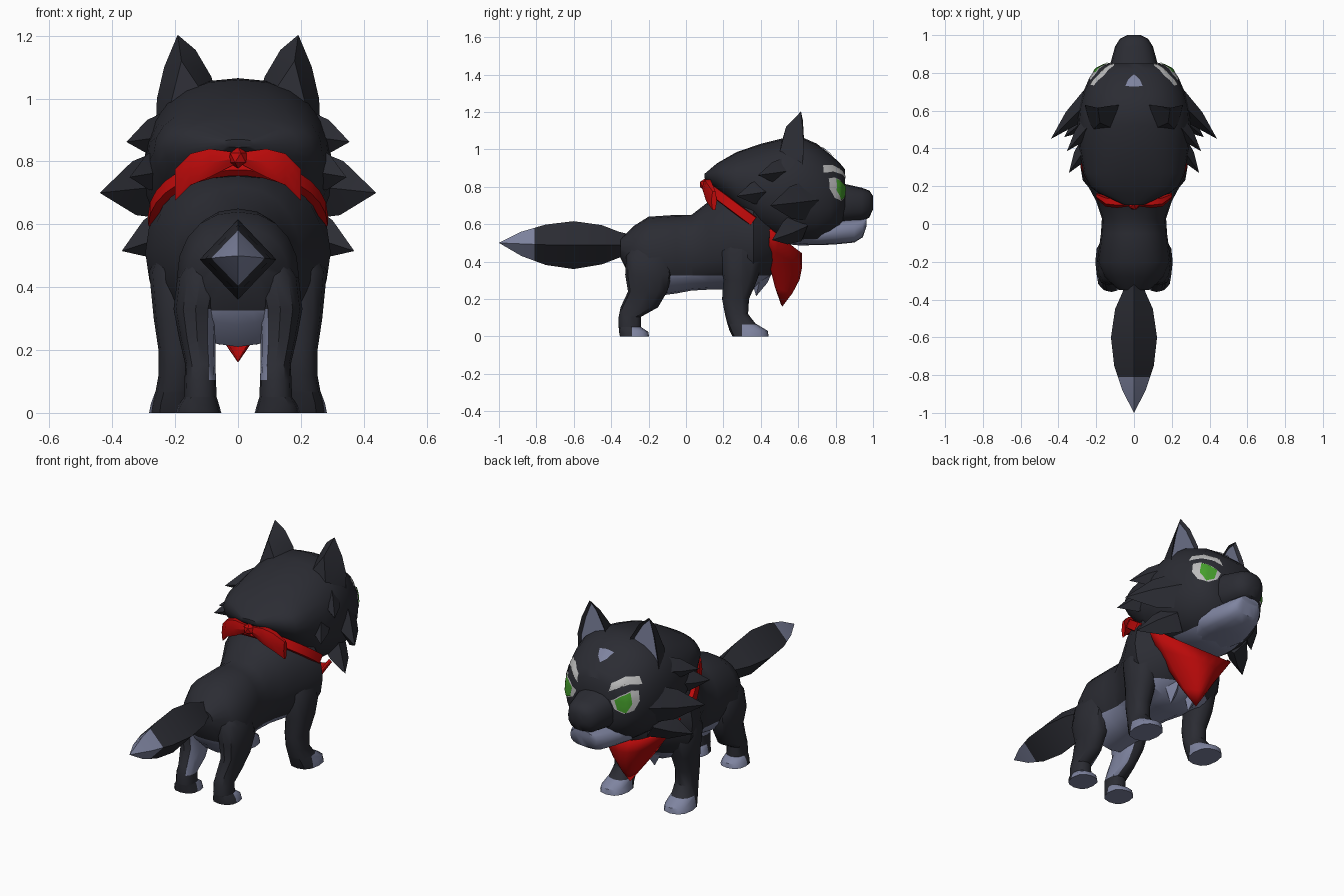
import bpy, bmesh
from math import cos, sin, pi, radians
from mathutils import Vector
from mathutils.bvhtree import BVHTree

cube = bpy.data.objects.get("Cube")
if cube:
    bpy.data.objects.remove(cube)

X, Y, Z = Vector((1, 0, 0)), Vector((0, 1, 0)), Vector((0, 0, 1))
parts, surface = [], {}


def material(name, r, g, b):
    m = bpy.data.materials.new(name)
    m.use_nodes = True
    m.diffuse_color = (r, g, b, 1)
    node = m.node_tree.nodes["Principled BSDF"]
    node.inputs["Base Color"].default_value = (r, g, b, 1)
    node.inputs["Roughness"].default_value = 0.9
    return m


dark = material("charcoal fur", .024, .025, .033)
pale = material("grey blue fur", .21, .23, .35)
red = material("red cloth", .5, .003, .003)
green = material("green iris", .06, .34, .025)
white = material("eye white", .5, .5, .5)


def face_outward(bm):
    """Make all normals point out of the closed shape."""
    bmesh.ops.recalc_face_normals(bm, faces=bm.faces)
    if bm.calc_volume(signed=True) < 0:
        bmesh.ops.reverse_faces(bm, faces=bm.faces)
    bm.normal_update()


def finish(name, bm, mats, rule=None, cuts=()):
    """Clean up, cut colour borders, colour faces by rule, make the object."""
    bmesh.ops.remove_doubles(bm, verts=bm.verts, dist=.0005)
    for co, no in cuts:
        geom = bm.verts[:] + bm.edges[:] + bm.faces[:]
        bmesh.ops.bisect_plane(bm, geom=geom, plane_co=co, plane_no=no)
    face_outward(bm)
    if rule:
        for f in bm.faces:
            f.material_index = int(rule(f.calc_center_median(), f.normal))
    surface[name] = BVHTree.FromBMesh(bm)
    mesh = bpy.data.meshes.new(name)
    bm.to_mesh(mesh)
    bm.free()
    for m in mats:
        mesh.materials.append(m)
    ob = bpy.data.objects.new(name, mesh)
    bpy.context.collection.objects.link(ob)
    parts.append(ob)
    return ob


def skin(bm, rings, closed=True):
    """Bridge rows of points with quads."""
    rows = [[bm.verts.new(p) for p in r] for r in rings]
    n = len(rows[0])
    for a, b in zip(rows, rows[1:]):
        for i in range(n if closed else n - 1):
            j = (i + 1) % n
            bm.faces.new((a[i], a[j], b[j], b[i]))
    return rows


def loft(name, path, u, v, mats, sides=16, power=2, rule=None, cuts=()):
    """Loft rounded sections (centre, half width, half height)."""
    def curve(t):
        return abs(t) ** (2 / power) * (1 if t > 0 else -1)
    rings = []
    for x, y, z, a, b in path:
        angles = [2 * pi * i / sides for i in range(sides)]
        rings.append([Vector((x, y, z)) + u * a * curve(cos(t)) + v * b * curve(sin(t))
                      for t in angles])
    bm = bmesh.new()
    rows = skin(bm, rings)
    bm.faces.new(rows[0])
    bm.faces.new(rows[-1])
    return finish(name, bm, mats, rule, cuts)


def along_y(spans):
    """Turn (y, bottom, top, half width) into loft sections."""
    return [(0, y, (lo + hi) / 2, w, (hi - lo) / 2) for y, lo, hi, w in spans]


def spike(name, base, tip, w, t, mat=dark):
    base, tip = Vector(base), Vector(tip)
    d = (tip - base).normalized()
    side = Y if abs(d.z) > .8 else Z
    u = (side - d * side.dot(d)).normalized()
    mid = base.lerp(tip, .5)
    loft(name, [(*base, w, t), (*mid, w * .75, t * .75), (*tip, 0, 0)],
         u, d.cross(u), [mat], sides=4)


def plate(name, outline, centre, right, up, mat, lift):
    """Thin patch projected on the head and snout."""
    n = right.cross(up).normalized()
    if n.y < 0:
        n = -n
    mid = Vector((sum(p[0] for p in outline), sum(p[1] for p in outline))) / len(outline)
    rings = []
    for k in (0, .35, .7, 1):
        ring = []
        for i, p in enumerate(outline):
            q = outline[(i + 1) % len(outline)]
            for s in (0, .5):
                e = mid.lerp(Vector(p).lerp(Vector(q), s), k)
                start = centre + right * e.x + up * e.y + n * .4
                hits = [surface[k2].ray_cast(start, -n) for k2 in ("head", "snout")]
                hits = [h for h in hits if h[0]]
                best = min(hits, key=lambda h: h[3])[0] if hits else start - n * .4
                ring.append(best + n * lift)
        rings.append(ring)
    bm = bmesh.new()
    skin(bm, rings)
    finish(name, bm, [mat])


# Body with pale belly
loft("body", along_y([
    (-.35, .42, .52, .08), (-.28, .28, .59, .16), (-.2, .21, .64, .195), (-.05, .23, .65, .175),
    (.03, .245, .65, .17), (.12, .25, .72, .2), (.25, .25, .78, .27), (.36, .25, .77, .295),
    (.45, .32, .7, .22), (.52, .42, .62, .12)]), X, Z, [dark, pale], 20, 2.2,
    lambda c, n: c.z < .325 and n.z < -.25 and abs(c.x) < .2, [((0, 0, .325), Z)])

# Tail with pale tip
loft("tail", [(0, -.28, .49, .04, .05), (0, -.36, .49, .06, .07), (0, -.45, .49, .1, .105),
              (0, -.6, .488, .122, .128), (0, -.75, .49, .105, .108),
              (0, -.88, .495, .062, .065), (0, -1, .5, 0, 0)],
     X, Z, [dark, pale], 4, 2, lambda c, n: c.y < -.81, [((0, -.81, 0), Y)])

# Head, snout and jaw
loft("head", along_y([
    (.1, .845, .87, .05), (.165, .785, .925, .19), (.2, .745, .945, .235), (.27, .67, .985, .268),
    (.4, .54, 1.03, .29), (.52, .495, 1.06, .3), (.62, .485, 1.065, .29), (.7, .49, 1.03, .268),
    (.77, .53, .975, .238), (.82, .57, .93, .2), (.85, .63, .893, .135)]),
    X, Z, [dark, pale], 24, 2.3,
    lambda c, n: .5 < c.y < .7 and n.z < -.6 and abs(c.x) < .16)
loft("snout", along_y([
    (.72, .59, .85, .15), (.85, .605, .815, .125), (.94, .615, .795, .1),
    (.98, .635, .78, .075), (1, .68, .75, .035)]), X, Z, [dark], 16, 2.4)
loft("jaw", along_y([
    (.6, .49, .6, .13), (.72, .488, .615, .158), (.8, .492, .622, .138), (.9, .502, .628, .11),
    (.945, .53, .63, .085), (.965, .59, .632, .06)]), X, Z, [pale], 16, 2.6)

for side, s in (("left", 1), ("right", -1)):
    # Legs with pale paws
    loft(side + "_front_leg", [
        (s * .17, .3, .56, .06, .07), (s * .185, .3, .45, .098, .12),
        (s * .2, .29, .3, .068, .09), (s * .195, .265, .2, .058, .072),
        (s * .195, .27, .12, .058, .062), (s * .2, .295, .07, .062, .075),
        (s * .205, .335, .03, .072, .102), (s * .205, .345, 0, .078, .097)],
        X, Y, [dark, pale], 12, 2.4,
        lambda c, n: (c.y > .3 and c.z < .066) or n.z < -.9,
        [((0, .3, 0), Y), ((0, 0, .065), Z)])
    loft(side + "_hind_leg", [
        (s * .09, -.2, .54, .04, .06), (s * .118, -.2, .43, .075, .12),
        (s * .135, -.2, .33, .07, .125), (s * .13, -.205, .24, .058, .105),
        (s * .12, -.25, .155, .048, .1), (s * .12, -.3, .105, .05, .06),
        (s * .12, -.3, .05, .052, .06), (s * .125, -.28, .025, .065, .078),
        (s * .125, -.275, 0, .072, .078)],
        X, Y, [dark, pale], 12, 2.4,
        lambda c, n: (c.y > -.29 and c.z < .05) or n.z < -.9 or (n.x * s < -.6 and .1 < c.z < .34),
        [((0, -.29, 0), Y), ((0, 0, .05), Z)])

    # Ears with pale sunken inside
    bm = bmesh.new()
    rim = [bm.verts.new((s * x, y, z)) for x, y, z in (
        (.065, .63, 1.0), (.085, .63, 1.07), (.135, .625, 1.155), (.192, .615, 1.203),
        (.235, .625, 1.1), (.258, .63, 1.0), (.262, .62, .9))]
    inner, outer, upper = [bm.verts.new((s * x, y, z)) for x, y, z in (
        (.1, .5, 1.0), (.225, .49, .94), (.18, .535, 1.12))]
    front = bm.faces.new(rim)
    for loop in ((rim[0], rim[1], inner), (rim[1], rim[2], upper, inner), (rim[2], rim[3], upper),
                 (rim[3], rim[4], upper), (rim[4], rim[5], outer, upper),
                 (rim[5], rim[6], outer), (inner, upper, outer), (rim[0], inner, outer, rim[6])):
        bm.faces.new(loop)
    face_outward(bm)
    bmesh.ops.inset_region(bm, faces=[front], thickness=.016, depth=-.015)
    finish(side + "_ear", bm, [dark, pale],
           lambda c, n: n.y > .8 and c.y < .619 and abs(abs(c.x) - .17) < .05)

    # Cheek fur and chest fur
    for name, base, tip, w, t in (
            ("upper_tuft", (.215, .55, .89), (.355, .385, .862), .075, .05),
            ("middle_tuft", (.22, .67, .73), (.44, .45, .70), .115, .06),
            ("rear_tuft", (.23, .44, .78), (.345, .27, .75), .075, .05),
            ("lower_tuft", (.2, .6, .59), (.37, .46, .515), .085, .065)):
        spike(f"{side}_{name}", (s * base[0], *base[1:]), (s * tip[0], *tip[1:]), w, t)
    spike(side + "_chest_tuft", (s * .07, .41, .38), (s * .06, .375, .215), .06, .06, pale)

    # Painted eyes and brows
    centre, right = Vector((s * .165, .81, .79)), Vector((s * .8, -.6, 0))
    for name, mat, lift, outline in (
            ("eye", white, .004, [(-.07, 0), (-.02, .034), (.04, .06), (.08, .055),
                                  (.085, 0), (.055, -.05), (0, -.068), (-.05, -.045)]),
            ("iris", green, .008, [(-.05, .01), (-.01, .034), (.035, .053),
                                   (.045, -.01), (.01, -.063), (-.035, -.045)]),
            ("brow", white, .005, [(-.08, .05), (-.02, .078), (.05, .095), (.1, .085),
                                   (.085, .125), (.01, .128), (-.065, .095)])):
        plate(f"{side}_{name}", outline, centre, right, Z, mat, lift)

    # Bow loop on the back of the neck
    loft(side + "_bow_loop", [
        (s * .01, .11, .81, .015, .022), (s * .09, .115, .795, .03, .052),
        (s * .15, .122, .775, .03, .058), (s * .2, .15, .725, .015, .058)], Y, Z, [red], 6)

# Forehead mark
plate("forehead_mark", [(0, .048), (.03, .015), (.046, -.03), (.015, -.035), (-.015, -.035),
                        (-.046, -.03), (-.03, .015)], Vector((0, .755, .99)), X,
      Vector((0, .85, -.5)), pale, .005)

# Neck band: rear half of a tilted ring, with cloth hanging from its front half
hub = Vector((0, .36, .615))
down = Vector((0, .8, -.6))
lean = Vector((0, .6, .8))


def band(t, shift=0.0, grow=1.0):
    return hub + X * .29 * grow * sin(t) + down * .3 * grow * cos(t) + lean * shift


bm = bmesh.new()
skin(bm, [[band(radians(a), h, g) for h, g in
           ((-.028, .9), (-.024, .985), (.024, .985), (.028, .9))] for a in range(90, 271, 12)])
finish("neck_band", bm, [red])

bm = bmesh.new()
tip = Vector((0, .515, .16))
rows = []
for k in (0, .25, .5, .75, 1):
    row = []
    for i in range(-6, 7):
        a = radians(i * 12)
        bulge = Y * .04 * sin(pi * k) * cos(2 * a)
        row.append(band(a, .02, 1.03).lerp(tip, k) + bulge)
    rows.append(row)
skin(bm, rows, False)
cloth = finish("bandana_cloth", bm, [red])
cloth.modifiers.new("thickness", "SOLIDIFY").thickness = .012

bm = bmesh.new()
bmesh.ops.create_icosphere(bm, subdivisions=1, radius=.034)
bmesh.ops.translate(bm, verts=bm.verts, vec=(0, .105, .812))
finish("bow_knot", bm, [red])

# Smooth shading with sharp creases
bpy.ops.object.select_all(action="DESELECT")
for ob in parts:
    ob.select_set(True)
bpy.context.view_layer.objects.active = parts[0]
bpy.ops.object.shade_smooth_by_angle(angle=radians(38))
